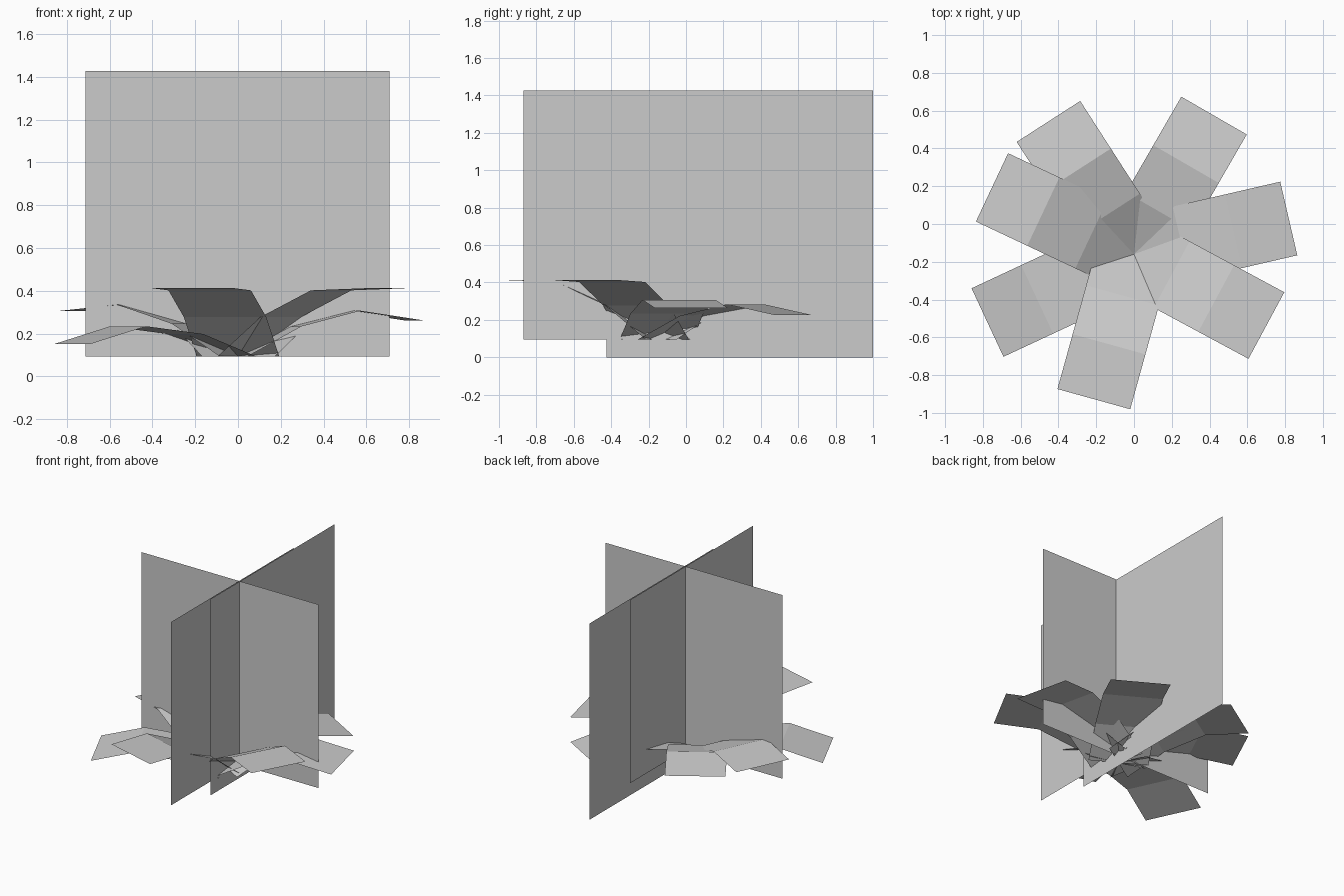
import bpy
from math import sin, cos, radians

if "Cube" in bpy.data.objects:
    bpy.data.objects.remove(bpy.data.objects["Cube"])

HUB = (0.0, -0.16, 0.094)   # point where all leaves meet
HALF_W = 0.2                # half leaf width
SEGMENTS = ((0.292, 0), (0.295, -14), (0.302, -37))  # length, droop angle


def make_mesh(name, verts, faces):
    mesh = bpy.data.meshes.new(name)
    mesh.from_pydata(verts, [], faces)
    obj = bpy.data.objects.new(name, mesh)
    bpy.context.collection.objects.link(obj)
    return obj


def leaf(name, heading, pitch):
    """Three-segment strip that rises from the hub and droops outward."""
    a = radians(heading)
    dx, dy = cos(a), sin(a)
    r, z = 0.0, HUB[2]
    profile = [(r, z)]
    for length, droop in SEGMENTS:
        p = radians(pitch + droop)
        r += length * cos(p)
        z += length * sin(p)
        profile.append((r, z))
    verts = []
    for r, z in profile:
        for side in (-HALF_W, HALF_W):
            verts.append((HUB[0] + r * dx - side * dy,
                          HUB[1] + r * dy + side * dx, z))
    faces = [(2 * i, 2 * i + 2, 2 * i + 3, 2 * i + 1) for i in range(len(SEGMENTS))]
    return make_mesh(name, verts, faces)


def card(name, start, end, z0, z1):
    """Upright flat card between two ground points."""
    verts = [(*start, z0), (*end, z0), (*end, z1), (*start, z1)]
    return make_mesh(name, verts, [(0, 1, 2, 3)])


# Ring of drooping ground leaves: heading, pitch
LEAVES = [(60, 26), (13, 28.5), (-28.3, 39), (-105.5, 39),
          (205, 21), (154.8, 31.5), (122.8, 30)]
for i, (heading, pitch) in enumerate(LEAVES):
    leaf(f"ground_leaf_{i + 1}", heading, pitch)

# Crossed upright foliage cards
card("cross_card_wide", (-0.712, -0.09), (0.708, -0.09), 0.094, 1.427)
card("cross_card_deep", (0.069, -0.87), (0.069, 0.545), 0.094, 1.425)
card("side_card", (0.077, -0.425), (0.077, 1.0), 0.0, 1.425)
